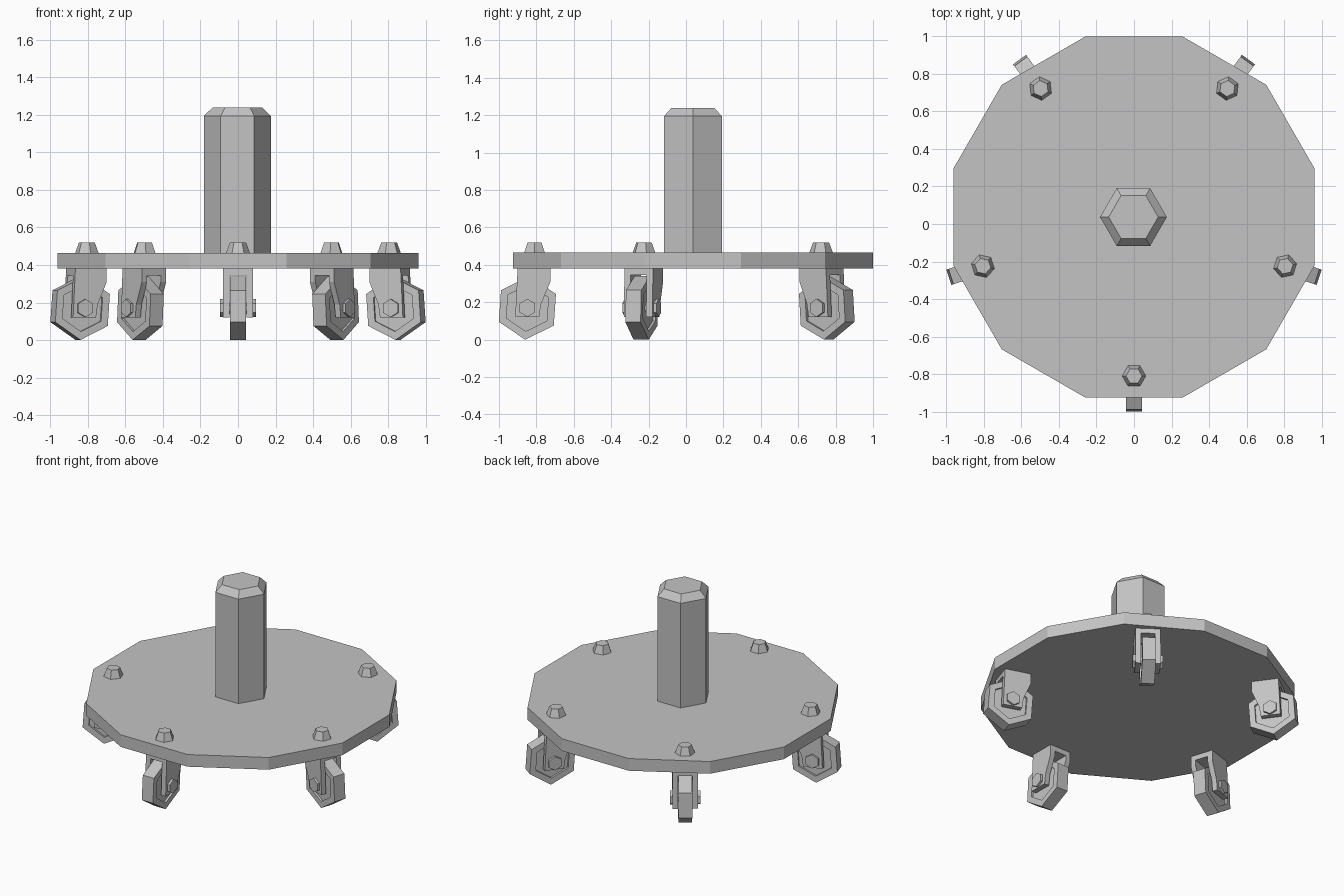
import bpy, bmesh, math
from mathutils import Matrix

cube = bpy.data.objects.get("Cube")
if cube:
    bpy.data.objects.remove(cube, do_unlink=True)

CENTRE_Y = 0.037
AXLE = (-0.848, 0.17)   # y, z of the front axle
CASTERS = 5

grey = bpy.data.materials.new("grey")
grey.use_nodes = True
colour = (0.55, 0.55, 0.55, 1)
grey.diffuse_color = colour
grey.node_tree.nodes["Principled BSDF"].inputs["Base Color"].default_value = colour


def ngon(sides, radius, start, centre=(0, 0)):
    """Corners of a regular polygon, start angle in degrees."""
    angles = [math.radians(start) + math.tau * i / sides for i in range(sides)]
    return [(centre[0] + radius * math.cos(a), centre[1] + radius * math.sin(a)) for a in angles]


def loft(bm, rings):
    """Closed solid through rings of equal point count."""
    loops = [[bm.verts.new(p) for p in ring] for ring in rings]
    for low, high in zip(loops, loops[1:]):
        for i in range(len(low)):
            j = (i + 1) % len(low)
            bm.faces.new((low[i], low[j], high[j], high[i]))
    bm.faces.new(loops[0][::-1])
    bm.faces.new(loops[-1])


def side_prism(bm, profile, x0, x1):
    """Extrude a (y, z) profile along x."""
    loft(bm, [[(x, y, z) for y, z in profile] for x in (x0, x1)])


def stack(bm, sides, start, centre, levels):
    """Upright polygonal solid from (radius, z) levels."""
    loft(bm, [[(x, y, z) for x, y in ngon(sides, r, start, centre)] for r, z in levels])


def finish(bm, name):
    bmesh.ops.recalc_face_normals(bm, faces=bm.faces[:])
    mesh = bpy.data.meshes.new(name)
    bm.to_mesh(mesh)
    bm.free()
    mesh.materials.append(grey)
    return mesh


def place(mesh, name, matrix=Matrix()):
    ob = bpy.data.objects.new(name, mesh)
    ob.matrix_world = matrix
    bpy.context.collection.objects.link(ob)


# Twelve-sided platform
bm = bmesh.new()
stack(bm, 12, 15, (0, CENTRE_Y), [(0.997, 0.38), (0.997, 0.465)])
place(finish(bm, "platform"), "platform")

# Six-sided post with bevelled top
bm = bmesh.new()
stack(bm, 6, 0, (-0.003, CENTRE_Y), [(0.178, 0.46), (0.178, 1.195), (0.132, 1.24)])
place(finish(bm, "post"), "post")

# Tapered bolt on top of the platform
bm = bmesh.new()
stack(bm, 6, 0, (0, -0.81), [(0.065, 0.46), (0.043, 0.52)])
bolt = finish(bm, "bolt")

# Six-sided wheel with recessed sides
bm = bmesh.new()
side_prism(bm, ngon(6, 0.17, -94, AXLE), -0.043, 0.043)
bm.normal_update()
bmesh.ops.recalc_face_normals(bm, faces=bm.faces[:])
sides = [f for f in bm.faces if abs(f.normal.x) > 0.9]
inner = sides
bmesh.ops.inset_individual(bm, faces=inner, thickness=0.045)
for f in inner:
    shift = -0.015 if f.calc_center_median().x > 0 else 0.015
    rim = list(f.verts)
    face = bmesh.ops.extrude_discrete_faces(bm, faces=[f])["faces"][0]
    bmesh.ops.translate(bm, verts=face.verts[:], vec=(shift, 0, 0))
wheel = finish(bm, "wheel")

# Fork: two cheek plates and a bridge over the wheel
bm = bmesh.new()
cheek = [(-0.9, 0.385), (-0.913, 0.12), (-0.785, 0.12),
         (-0.775, 0.19), (-0.725, 0.31), (-0.725, 0.385)]
for x in (-1, 1):
    side_prism(bm, cheek, x * 0.045, x * 0.08)
bridge = [(-0.902, 0.345), (-0.9, 0.385), (-0.725, 0.385), (-0.725, 0.345)]
side_prism(bm, bridge, -0.045, 0.045)
fork = finish(bm, "fork")

# Axle with six-sided heads at both ends
bm = bmesh.new()
for x in (-1, 1):
    side_prism(bm, ngon(6, 0.048, 90, AXLE), x * 0.078, x * 0.096)
side_prism(bm, ngon(6, 0.03, 90, AXLE), -0.079, 0.079)
axle = finish(bm, "axle")

# Repeat each caster round the platform
pivot = Matrix.Translation((0, CENTRE_Y, 0))
for i in range(CASTERS):
    turn = pivot @ Matrix.Rotation(math.tau * i / CASTERS, 4, 'Z') @ pivot.inverted()
    for mesh in (bolt, wheel, fork, axle):
        place(mesh, f"caster_{mesh.name}_{i + 1}", turn)
